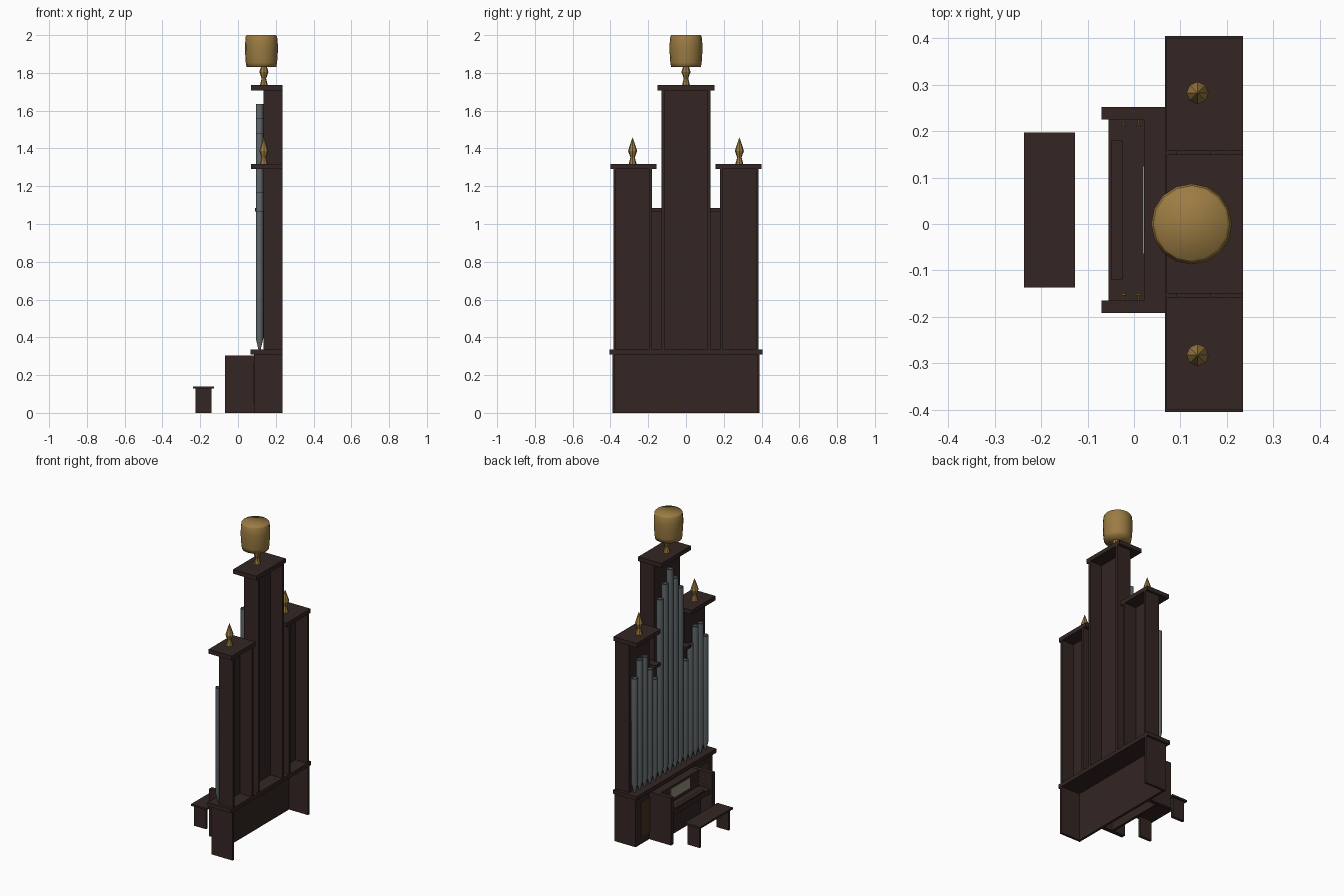
import bpy, bmesh, math

if "Cube" in bpy.data.objects:
    bpy.data.objects.remove(bpy.data.objects["Cube"])


def mat(name, rgb):
    m = bpy.data.materials.new(name)
    m.diffuse_color = (*rgb, 1)
    m.use_nodes = True
    m.node_tree.nodes["Principled BSDF"].inputs["Base Color"].default_value = m.diffuse_color
    return m


WOOD = mat("dark_wood", (0.033, 0.019, 0.017))
DOOR = mat("door_wood", (0.06, 0.035, 0.015))
GOLD = mat("gold", (0.33, 0.2, 0.055))
METAL = mat("pipe_metal", (0.12, 0.14, 0.15))
PAPER = mat("paper", (0.3, 0.29, 0.2))


def finish(name, bm, m):
    bmesh.ops.recalc_face_normals(bm, faces=bm.faces)
    me = bpy.data.meshes.new(name)
    bm.to_mesh(me)
    bm.free()
    me.materials.append(m)
    ob = bpy.data.objects.new(name, me)
    bpy.context.collection.objects.link(ob)
    return ob


def box(name, x, y, z, m=WOOD):
    """Box from (min, max) ranges on each axis."""
    bm = bmesh.new()
    bmesh.ops.create_cube(bm, size=1)
    for v in bm.verts:
        v.co = [(r[0] + r[1]) / 2 + c * (r[1] - r[0]) for c, r in zip(v.co, (x, y, z))]
    return finish(name, bm, m)


def lathe(name, loc, profile, sides, m, smooth=None):
    """Closed turned shape from (radius, height) points."""
    bm = bmesh.new()
    rings = []
    for r, h in profile:
        rings.append([bm.verts.new((loc[0] + r * math.cos(a), loc[1] + r * math.sin(a), loc[2] + h))
                      for a in (2 * math.pi * i / sides for i in range(sides))])
    for a, b in zip(rings, rings[1:]):
        for i in range(sides):
            j = (i + 1) % sides
            bm.faces.new((a[i], a[j], b[j], b[i]))
    bm.faces.new(rings[0][::-1])
    bm.faces.new(rings[-1])
    ob = finish(name, bm, m)
    if smooth:
        bpy.ops.object.select_all(action='DESELECT')
        ob.select_set(True)
        bpy.context.view_layer.objects.active = ob
        bpy.ops.object.shade_smooth_by_angle(angle=math.radians(smooth))
    return ob


BACK = 0.235
T = 0.015

# Base: front and end panels, open at the back, with a cornice slab
box("base_front", (0.085, 0.085 + T), (-0.39, 0.39), (0, 0.31))
for s in (-1, 1):
    box("base_end", (0.085, BACK), sorted((s * 0.375, s * 0.39)), (0, 0.31))
    box("base_door", (0.081, 0.086), sorted((s * 0.22, s * 0.34)), (0.05, 0.27), DOOR)
box("base_cornice", (0.067, BACK), (-0.405, 0.405), (0.31, 0.335))

FINIAL = [(0.021, 0), (0.012, 0.035), (0.024, 0.07), (0.018, 0.09), (0.001, 0.14)]


# Towers: hollow at the back, capped and topped with a finial
def tower(name, y0, y1, top, c0, c1):
    box(name + "_front", (0.135, 0.135 + T), (y0, y1), (0.335, top))
    box(name + "_side", (0.135, BACK), (y0, y0 + T), (0.335, top))
    box(name + "_side", (0.135, BACK), (y1 - T, y1), (0.335, top))
    box(name + "_cap", (0.07, BACK), (c0, c1), (top, top + 0.027))
    lathe(name + "_finial", (0.137, (y0 + y1) / 2, top + 0.027), FINIAL, 8, GOLD)


tower("center_tower", -0.13, 0.13, 1.708, -0.15, 0.15)
tower("right_tower", 0.18, 0.385, 1.29, 0.157, 0.4)
tower("left_tower", -0.385, -0.18, 1.29, -0.4, -0.157)
for s in (-1, 1):
    ys = sorted((s * 0.13, s * 0.18))
    box("link_panel", (0.135, 0.135 + T), ys, (0.335, 1.065))
    box("link_cap", (0.09, 0.165), ys, (1.065, 1.085))

# Gold drum on the center finial
lathe("top_drum", (0.124, 0, 1.83),
      [(0.079, 0), (0.083, 0.025), (0.087, 0.085), (0.087, 0.12), (0.083, 0.162), (0.078, 0.17)],
      16, GOLD, 100)

# Pipes: y offset -> top height, mirrored to both sides
PIPES = [(0, 1.635), (0.051, 1.56), (0.102, 1.48), (0.155, 0.99),
         (0.206, 1.07), (0.257, 1.17), (0.308, 1.17), (0.359, 1.07)]
for y, top in PIPES:
    for s in ((-1, 1) if y else (1,)):
        h = top - 0.335
        lathe("pipe", (0.114, s * y, 0.335),
              [(0.006, 0), (0.02, 0.06), (0.02, h), (0.016, h), (0.016, h - 0.02)], 12, METAL, 40)

# Console: cheeks, back block, keyboard shelf, knee panel
for y0, y1 in ((-0.192, -0.165), (0.225, 0.252)):
    box("console_cheek", (-0.07, 0.085), (y0, y1), (0, 0.305))
INNER = (-0.165, 0.225)
box("console_back", (0.022, 0.085), INNER, (0.2, 0.303))
box("keyboard_shelf", (-0.055, 0.03), INNER, (0.17, 0.2))
box("knee_panel", (0.012, 0.027), INNER, (0, 0.17))
box("keyboard", (-0.05, -0.025), (-0.12, 0.18), (0.2, 0.208))
box("music_sheet", (0.018, 0.023), (-0.065, 0.125), (0.225, 0.29), PAPER)

# Stop knobs on the inner faces of the cheeks
for x in (-0.022, 0.01):
    for z in (0.225, 0.25, 0.275):
        for y, d in ((-0.165, 1), (0.225, -1)):
            k = lathe("stop_knob", (0, 0, 0), [(0.002, 0), (0.002, 0.011), (0.006, 0.012), (0.005, 0.015)], 8, GOLD)
            k.location = (x, y, z)
            k.rotation_euler = (-d * math.pi / 2, 0, 0)

# Bench
box("bench_seat", (-0.237, -0.127), (-0.137, 0.197), (0.129, 0.141))
for y in (-0.117, 0.177):
    box("bench_leg", (-0.226, -0.139), (y - 0.008, y + 0.008), (0, 0.129))
